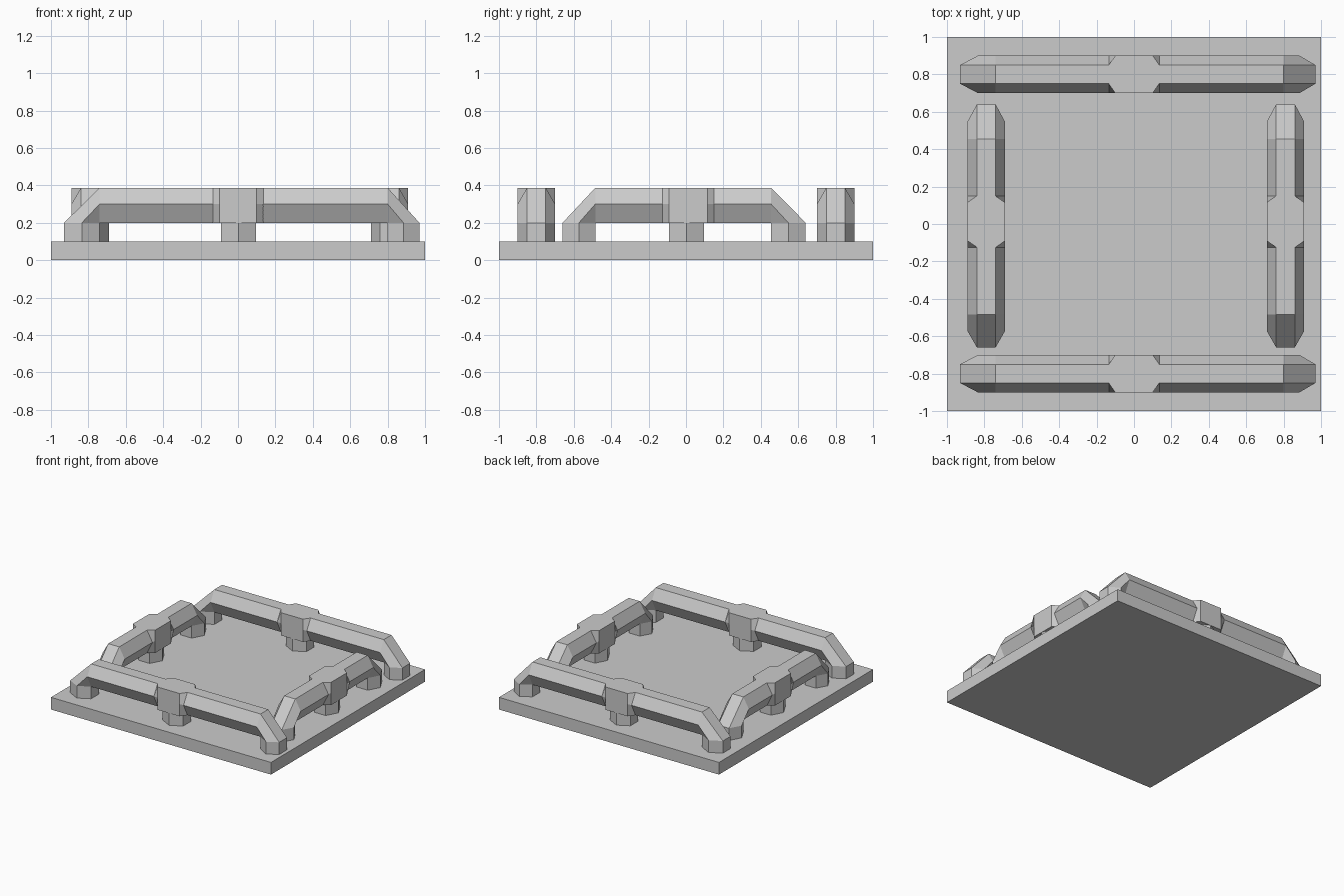
import bpy
import bmesh
from math import pi

TOP, MID, LOW, FLOOR = 0.387, 0.3, 0.2, 0.1   # rail heights and base top
NARROW, WIDE = 0.05, 0.1                      # half widths of the rail section

cube = bpy.data.objects.get("Cube")
if cube:
    bpy.data.objects.remove(cube, do_unlink=True)

grey = bpy.data.materials.new("light grey")
grey.use_nodes = True
grey.diffuse_color = (0.6, 0.6, 0.6, 1)
grey.node_tree.nodes["Principled BSDF"].inputs["Base Color"].default_value = grey.diffuse_color


def finish(bm, name, location=(0, 0, 0), turn=0):
    bmesh.ops.remove_doubles(bm, verts=bm.verts, dist=0.0005)
    bmesh.ops.recalc_face_normals(bm, faces=bm.faces)
    mesh = bpy.data.meshes.new(name)
    bm.to_mesh(mesh)
    bm.free()
    mesh.materials.append(grey)
    obj = bpy.data.objects.new(name, mesh)
    obj.location = location
    obj.rotation_euler.z = turn
    bpy.context.collection.objects.link(obj)
    return obj


def ring(bm, outer, mid, inner, edge=NARROW):
    """Six-sided section from three (along, height) points."""
    section = [(outer, edge), (mid, WIDE), (inner, edge),
               (inner, -edge), (mid, -WIDE), (outer, -edge)]
    return [bm.verts.new((p[0], side, p[1])) for p, side in section]


def loft(bm, rings):
    for a, b in zip(rings, rings[1:]):
        for i in range(6):
            j = (i + 1) % 6
            bm.faces.new((a[i], a[j], b[j], b[i]))
    bm.faces.new(rings[0])
    bm.faces.new(rings[-1])


def upright(bm, u, edge=NARROW):
    """Section across the level part of the rail."""
    return ring(bm, (u, TOP), (u, MID), (u, LOW), edge)


def foot(bm, outer, inner, z):
    """Section across a vertical foot."""
    mid = (outer + inner) / 2
    return ring(bm, (outer, z), (mid, z), (inner, z))


def rail(name, location, turn, ends, bends, block, skirt):
    # Bent rail with a square block in the middle
    bm = bmesh.new()
    (e0, e1), (b0, b1) = ends, bends
    loft(bm, [foot(bm, e0, b0, FLOOR), foot(bm, e0, b0, LOW), upright(bm, b0),
              upright(bm, block[0] - skirt),
              upright(bm, block[0], WIDE), upright(bm, block[1], WIDE),
              upright(bm, block[1] + skirt),
              upright(bm, b1), foot(bm, e1, b1, LOW), foot(bm, e1, b1, FLOOR)])
    finish(bm, name + "_rail", location, turn)
    # Six-sided post under the block
    bm = bmesh.new()
    loft(bm, [foot(bm, -0.09, 0.097, z) for z in (FLOOR, LOW + 0.01)])
    finish(bm, name + "_post", location, turn)


# Square base slab
bm = bmesh.new()
bmesh.ops.create_cube(bm, size=1)
bmesh.ops.scale(bm, vec=(2, 2, FLOOR), verts=bm.verts)
finish(bm, "base", (0, 0, FLOOR / 2))

# Long rails at front and back
for name, y in (("front", -0.8), ("back", 0.8)):
    rail(name, (0, y, 0), 0, (-0.93, 0.97), (-0.74, 0.8), (-0.1, 0.1), 0.035)

# Short rails at the sides
for name, x in (("right", -0.79), ("left", 0.81)):
    rail(name, (x, 0, 0), pi / 2, (-0.66, 0.64), (-0.485, 0.455), (-0.09, 0.115), 0.035)
